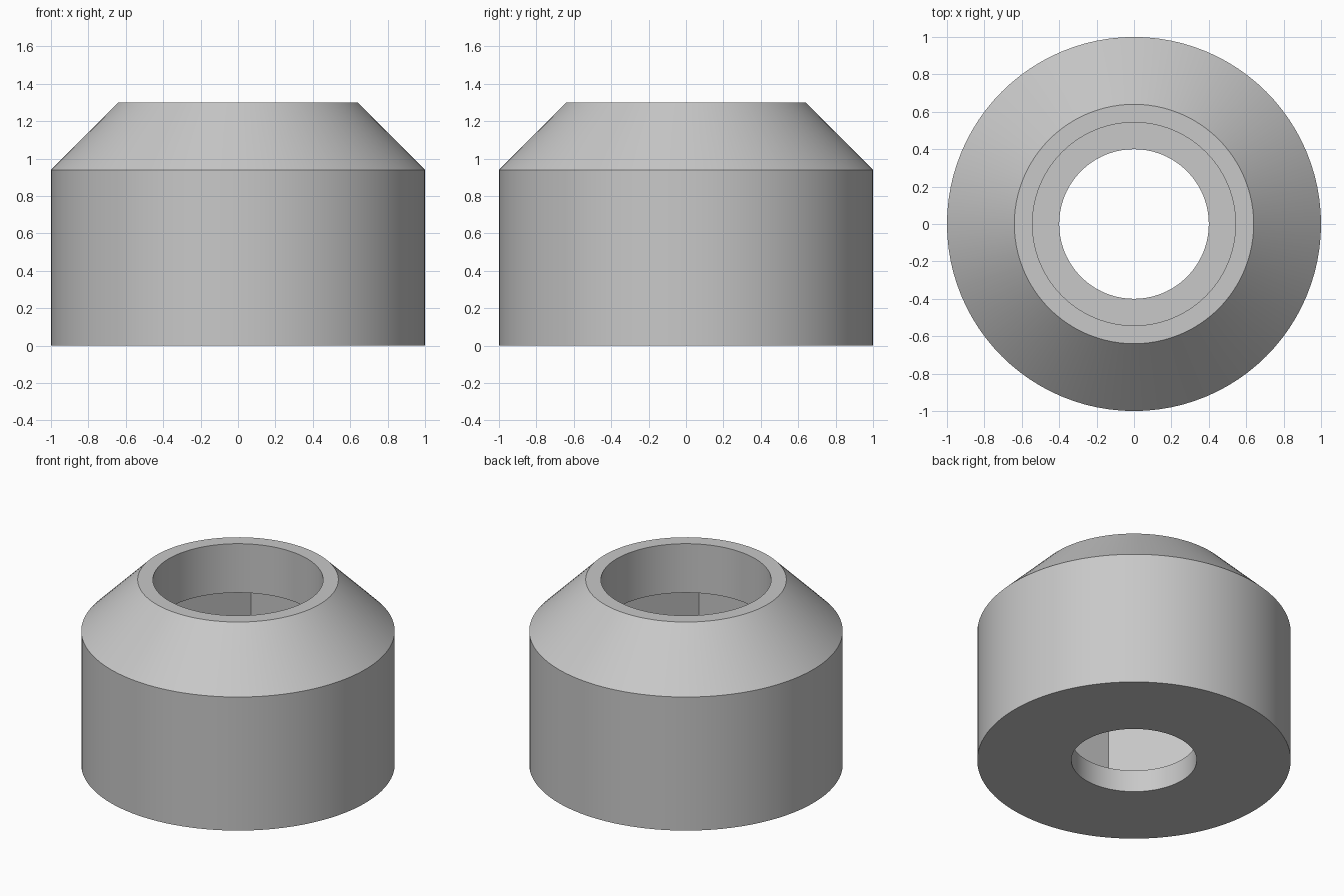
import bpy, bmesh, math

cube = bpy.data.objects.get("Cube")
if cube:
    bpy.data.objects.remove(cube, do_unlink=True)

SEGMENTS = 96          # divisible by six so the hexagon corners land on vertices
OUTER, SHOULDER_Z, TOP_Z = 1.0, 0.94, 1.3
RIM, BORE, HOLE = 0.64, 0.543, 0.4
HEX_CORNER, HEX_FLOOR, HEX_CEILING = 0.945, 0.155, 0.955


def circle(angle, radius):
    return radius


def hexagon(angle, corner):
    """Distance from the axis to a hexagon with a corner on +x."""
    sixth = math.pi / 3
    return corner * math.cos(sixth / 2) / math.cos(angle % sixth - sixth / 2)


# Closed section: outside wall, cone, top rim, bore, hexagonal pocket, lower hole
section = [
    (circle, OUTER, 0),
    (circle, OUTER, SHOULDER_Z),
    (circle, RIM, TOP_Z),
    (circle, BORE, TOP_Z),
    (circle, BORE, HEX_CEILING),
    (hexagon, HEX_CORNER, HEX_CEILING),
    (hexagon, HEX_CORNER, HEX_FLOOR),
    (circle, HOLE, HEX_FLOOR),
    (circle, HOLE, 0),
]

bm = bmesh.new()
rings = []
for shape, size, z in section:
    ring = []
    for i in range(SEGMENTS):
        # a whole-number remainder keeps the hexagon corners exact
        angle = math.tau * i / SEGMENTS
        r = shape(math.tau * (i % (SEGMENTS // 6)) / SEGMENTS, size)
        ring.append(bm.verts.new((r * math.cos(angle), r * math.sin(angle), z)))
    rings.append(ring)

for k, ring in enumerate(rings):
    above = rings[(k + 1) % len(rings)]
    for i in range(SEGMENTS):
        j = (i + 1) % SEGMENTS
        bm.faces.new((ring[i], ring[j], above[j], above[i]))
bmesh.ops.recalc_face_normals(bm, faces=bm.faces)

mesh = bpy.data.meshes.new("collar_body")
bm.to_mesh(mesh)
bm.free()

# Plain grey material
grey = bpy.data.materials.new("light_grey")
grey.use_nodes = True
colour = (0.58, 0.58, 0.58, 1)
grey.diffuse_color = colour
grey.node_tree.nodes["Principled BSDF"].inputs["Base Color"].default_value = colour
mesh.materials.append(grey)

body = bpy.data.objects.new("collar_body", mesh)
bpy.context.collection.objects.link(body)
bpy.ops.object.select_all(action="DESELECT")
body.select_set(True)
bpy.context.view_layer.objects.active = body
bpy.ops.object.shade_smooth_by_angle(angle=math.radians(30))
